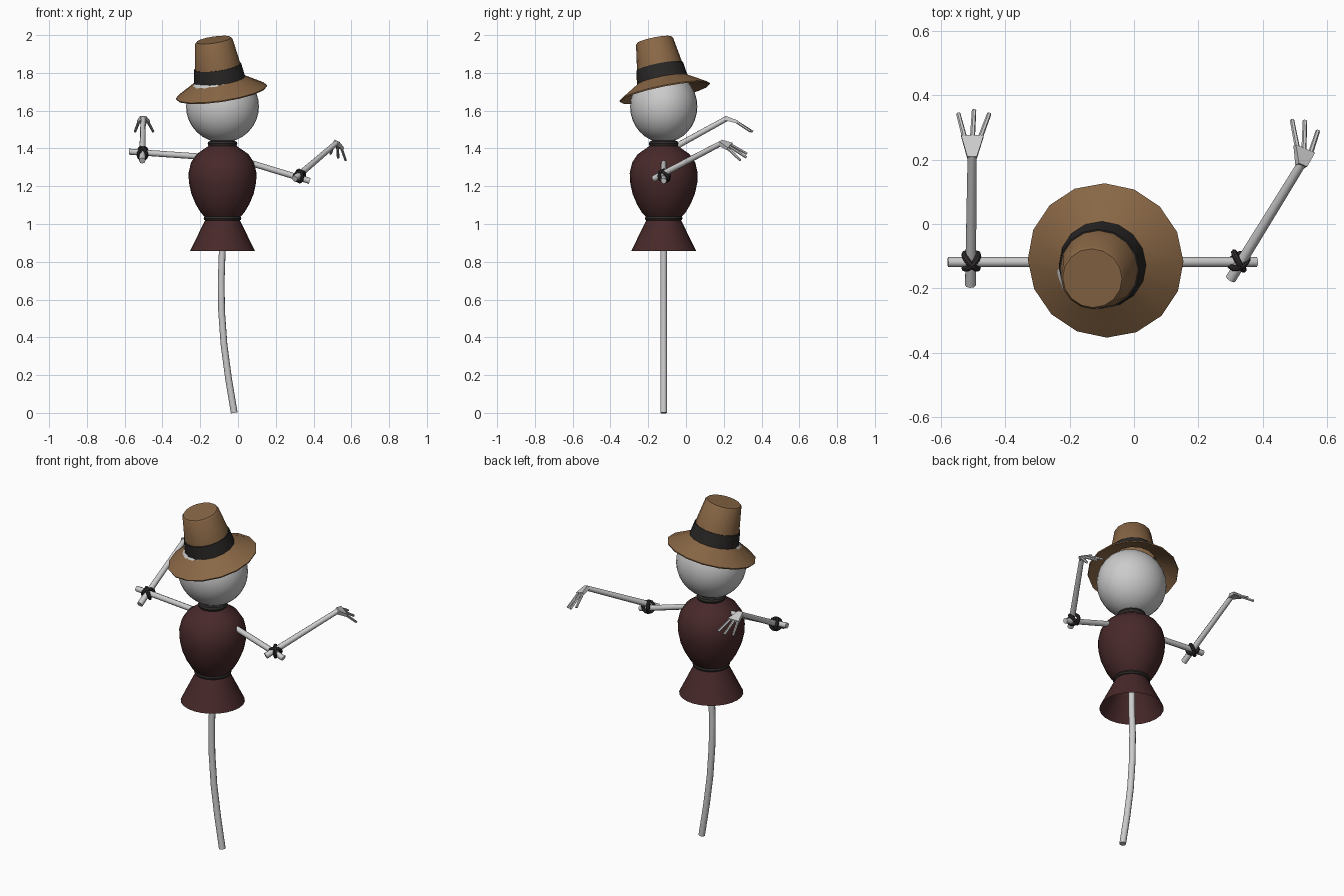
import bpy, bmesh, math
from mathutils import Vector, Matrix

if "Cube" in bpy.data.objects:
    bpy.data.objects.remove(bpy.data.objects["Cube"])


def material(name, rgb):
    m = bpy.data.materials.new(name)
    m.diffuse_color = (*rgb, 1)
    m.use_nodes = True
    m.node_tree.nodes["Principled BSDF"].inputs["Base Color"].default_value = m.diffuse_color
    return m


CLOTH = material("maroon_cloth", (0.065, 0.022, 0.023))
FELT = material("brown_felt", (0.25, 0.135, 0.06))
BAND = material("black_band", (0.022, 0.02, 0.019))
CORD = material("dark_cord", (0.03, 0.025, 0.025))


def finish(name, bm, mat=None, angle=40):
    bmesh.ops.recalc_face_normals(bm, faces=bm.faces)
    me = bpy.data.meshes.new(name)
    bm.to_mesh(me)
    bm.free()
    for p in me.polygons:
        p.use_smooth = True
    me.set_sharp_from_angle(angle=math.radians(angle))
    if mat:
        me.materials.append(mat)
    ob = bpy.data.objects.new(name, me)
    bpy.context.collection.objects.link(ob)
    return ob


def skin(bm, rings, caps=(False, False), closed=False):
    n = len(rings[0])
    pairs = list(zip(rings, rings[1:])) + ([(rings[-1], rings[0])] if closed else [])
    for a, b in pairs:
        for i in range(n):
            j = (i + 1) % n
            bm.faces.new((a[i], a[j], b[j], b[i]))
    for ring, cap in zip((rings[0], rings[-1]), caps):
        if cap:
            bm.faces.new(ring)


def lathe(name, profile, mat, sides=16, caps=(False, False), closed=False):
    bm = bmesh.new()
    rings = [[bm.verts.new((r * math.cos(t), r * math.sin(t), z))
              for t in (2 * math.pi * i / sides for i in range(sides))]
             for r, z in profile]
    skin(bm, rings, caps, closed)
    return finish(name, bm, mat)


def torus(name, major, minor, mat, sides=16):
    prof = [(major + minor * math.cos(k * math.pi / 4), minor * math.sin(k * math.pi / 4))
            for k in range(8)]
    return lathe(name, prof, mat, sides, closed=True)


def tube(name, pts, radii, sides=8):
    bm, rings = bmesh.new(), []
    pts = [Vector(p) for p in pts]
    ref = (pts[-1] - pts[0]).orthogonal()
    for i, p in enumerate(pts):
        t = (pts[min(i + 1, len(pts) - 1)] - pts[max(i - 1, 0)]).normalized()
        u = (ref - t * ref.dot(t)).normalized()
        v = t.cross(u)
        rings.append([bm.verts.new(p + radii[i] * (u * math.cos(a) + v * math.sin(a)))
                      for a in (2 * math.pi * k / sides for k in range(sides))])
    skin(bm, rings, (True, True))
    return finish(name, bm, angle=50)


CX, CY = -0.082, -0.118

# Bent pole and crossbar
pole = [(-0.02, 0), (-0.05, 0.18), (-0.074, 0.36), (-0.087, 0.54),
        (-0.089, 0.7), (-0.083, 0.87), (CX, 1.45)]
tube("pole", [(x, CY, z) for x, z in pole], [0.018] * len(pole), 10)
bar = [(-0.577, 1.383), (-0.2, 1.357), (-0.08, 1.35), (0.06, 1.325), (0.38, 1.228)]
tube("crossbar", [(x, CY, z) for x, z in bar], [0.016] * len(bar))

# Shirt, waist cord, neck cord
body = [(0.172, 0.857), (0.087, 1.03), (0.115, 1.06), (0.142, 1.105), (0.165, 1.16),
        (0.178, 1.22), (0.18, 1.27), (0.167, 1.325), (0.137, 1.37), (0.072, 1.415)]
lathe("shirt", body, CLOTH, 24).location = (CX, CY, 0)
torus("waist_cord", 0.088, 0.012, CORD, 24).location = (CX, CY, 1.03)
torus("neck_cord", 0.063, 0.016, CORD, 24).location = (CX, CY, 1.425)

# Head
bm = bmesh.new()
bmesh.ops.create_uvsphere(bm, u_segments=32, v_segments=16, radius=1)
bmesh.ops.scale(bm, vec=(0.193, 0.178, 0.191), verts=bm.verts)
bmesh.ops.translate(bm, vec=(CX, CY, 1.622), verts=bm.verts)
finish("head", bm)

# Tilted hat: brim, band, crown
tilt = Vector((0, 0, 1)).rotation_difference(Vector((-0.15, -0.2, 1))).to_matrix().to_4x4()
hat = Matrix.Translation((-0.088, -0.113, 1.7)) @ tilt
parts = [
    lathe("hat_brim", [(0.244, 0), (0.134, 0.066), (0.128, 0.062), (0.242, -0.007)],
          FELT, closed=True),
    lathe("hat_band", [(0.137, 0.06), (0.126, 0.138), (0.12, 0.138)], BAND),
    lathe("hat_crown", [(0.123, 0.13), (0.1, 0.275), (0.093, 0.283)], FELT, caps=(False, True)),
]
for ob in parts:
    ob.matrix_world = hat

# Forearms, hands and lashings: elbow end, wrist, knuckle, fingertips, knot
ARMS = {
    "left": ((-0.507, -0.19, 1.335), (-0.502, 0.215, 1.558), (-0.501, 0.273, 1.54),
             [(-0.545, 0.342, 1.49), (-0.496, 0.353, 1.488), (-0.449, 0.342, 1.49)],
             (-0.505, -0.115, 1.375)),
    "right": ((0.3, -0.17, 1.24), (0.52, 0.187, 1.428), (0.528, 0.232, 1.41),
              [(0.49, 0.322, 1.372), (0.53, 0.32, 1.352), (0.57, 0.288, 1.337)],
              (0.325, -0.115, 1.254)),
}
for side, (elbow, wrist, knuckle, tips, knot) in ARMS.items():
    tube(side + "_forearm", [elbow, wrist], [0.017, 0.014])
    wrist, knuckle = Vector(wrist), Vector(knuckle)
    across = (Vector(tips[2]) - Vector(tips[0])).normalized()
    up = across.cross(knuckle - wrist).normalized()
    # flat palm that widens to the knuckles
    bm = bmesh.new()
    back = wrist - (knuckle - wrist) * 0.15
    rings = [[bm.verts.new(c + across * w * a + up * h * b)
              for a, b in ((-1, -1), (1, -1), (1, 1), (-1, 1))]
             for c, w, h in ((back, 0.015, 0.012), (knuckle, 0.035, 0.008))]
    skin(bm, rings, (True, True))
    finish(side + "_palm", bm, angle=30)
    for k, tip in enumerate(tips):
        root = knuckle + across * 0.023 * (k - 1) - (knuckle - wrist) * 0.15
        tube(f"{side}_finger_{k + 1}", [root, tip], [0.008, 0.007], 6)
    # two crossed cord loops at the joint
    rod = Vector((1, 0, -0.07 if side == "left" else -0.3)).normalized()
    fore = (wrist - Vector(elbow)).normalized()
    for k, axis in enumerate((rod + fore, rod - fore)):
        loop = torus(f"{side}_lashing_{k + 1}", 0.03, 0.01, CORD, 12)
        loop.rotation_euler = axis.to_track_quat('Z', 'Y').to_euler()
        loop.location = knot
